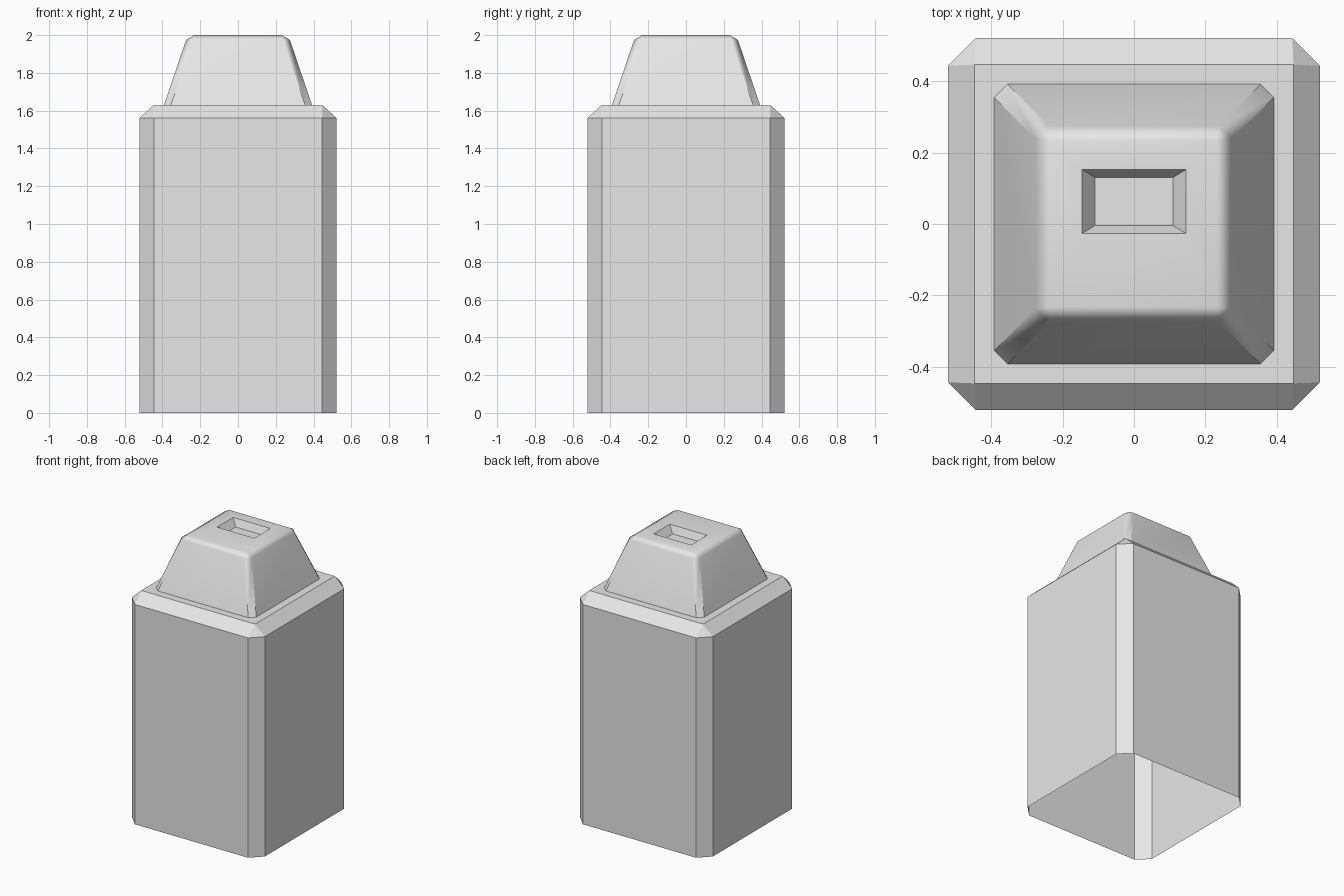
import bpy
import bmesh
import math

# Remove the default cube
cube = bpy.data.objects.get("Cube")
if cube:
    bpy.data.objects.remove(cube, do_unlink=True)

# Single grey colour
grey = bpy.data.materials.new("light_grey")
grey.use_nodes = True
colour = (0.8, 0.8, 0.8, 1.0)
grey.diffuse_color = colour
grey.node_tree.nodes["Principled BSDF"].inputs["Base Color"].default_value = colour


def section(z, half_x, half_y, cut=0.0, centre_y=0.0):
    """Rectangle with cut corners, two points per corner, counter-clockwise."""
    x, y = half_x, half_y
    points = [(x, -y + cut), (x, y - cut), (x - cut, y), (-x + cut, y),
              (-x, y - cut), (-x, -y + cut), (-x + cut, -y), (x - cut, -y)]
    return [(px, py + centre_y, z) for px, py in points]


def loft(name, sections, smooth_angle=None):
    """Skin the sections in order, close the last one, leave the first open."""
    bm = bmesh.new()
    rings = [[bm.verts.new(p) for p in s] for s in sections]
    for low, high in zip(rings, rings[1:]):
        for i in range(len(low)):
            j = (i + 1) % len(low)
            bm.faces.new((low[i], low[j], high[j], high[i]))
    bm.faces.new(rings[-1])
    bmesh.ops.remove_doubles(bm, verts=bm.verts, dist=0.0001)
    bm.normal_update()
    if smooth_angle:
        for face in bm.faces:
            face.smooth = True
        for edge in bm.edges:
            edge.smooth = edge.calc_face_angle(0.0) < math.radians(smooth_angle)
    mesh = bpy.data.meshes.new(name)
    bm.to_mesh(mesh)
    bm.free()
    mesh.materials.append(grey)
    obj = bpy.data.objects.new(name, mesh)
    bpy.context.collection.objects.link(obj)
    return obj


# Tall body: chamfered corners and top rim, open underneath
loft("body", [
    section(0.0, 0.522, 0.522, 0.078),
    section(1.56, 0.522, 0.522, 0.078),
    section(1.63, 0.447, 0.447),
])

# Tapered cap: softened top edge and a sunken slot with sloping walls
cap = loft("cap", [
    section(1.63, 0.392, 0.392, 0.037),
    section(1.974, 0.275, 0.275, 0.037),
    section(2.0, 0.232, 0.232),
    section(2.0, 0.146, 0.09, centre_y=0.063),
    section(1.95, 0.109, 0.067, centre_y=0.063),
], smooth_angle=41.3)

# Keep the large cap faces flat while the edge bevel blends
weighted = cap.modifiers.new("flat_sides", "WEIGHTED_NORMAL")
weighted.keep_sharp = True
